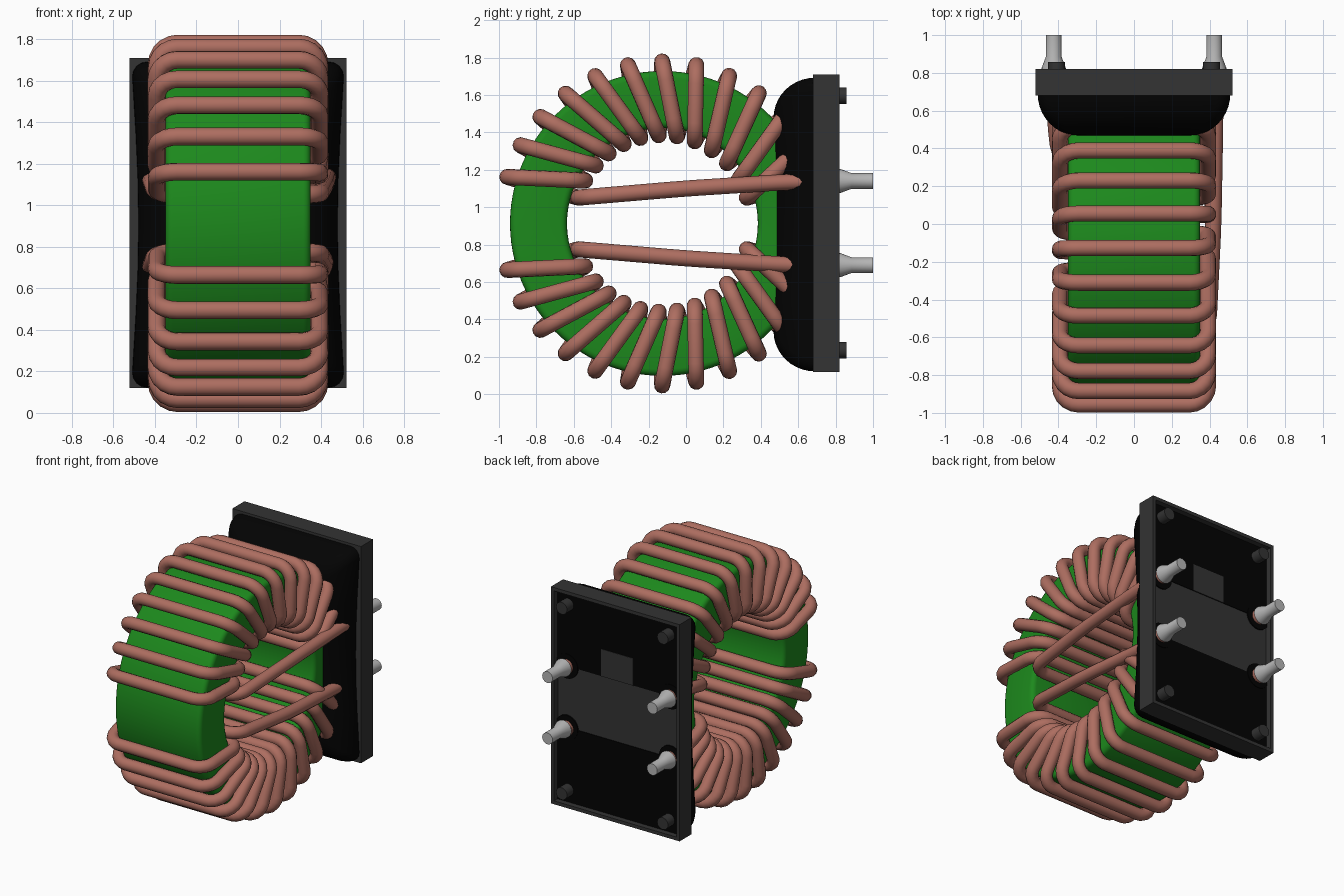
import bpy, bmesh, math
from mathutils import Vector, Matrix

cube = bpy.data.objects.get("Cube")
if cube:
    bpy.data.objects.remove(cube, do_unlink=True)

CY, CZ = -0.126, 0.913          # ring centre
WIRE = 0.043


def material(name, rgb, rough=0.5):
    m = bpy.data.materials.new(name)
    m.use_nodes = True
    m.diffuse_color = (*rgb, 1)
    b = m.node_tree.nodes["Principled BSDF"]
    b.inputs["Base Color"].default_value = (*rgb, 1)
    b.inputs["Roughness"].default_value = rough
    return m


GREEN = material("core green", (0.012, 0.25, 0.012))
COPPER = material("enamelled copper", (0.42, 0.155, 0.118))
BLACK = material("potting black", (0.001, 0.001, 0.001))
GREY = material("case dark grey", (0.033, 0.033, 0.033))
METAL = material("tinned metal", (0.47, 0.47, 0.47))


def finish(name, bm, mat, smooth=True):
    bmesh.ops.recalc_face_normals(bm, faces=bm.faces)
    me = bpy.data.meshes.new(name)
    bm.to_mesh(me)
    bm.free()
    return link(name, me, mat, smooth)


def link(name, me, mat, smooth=True):
    ob = bpy.data.objects.new(name, me)
    bpy.context.collection.objects.link(ob)
    me.materials.clear()
    me.materials.append(mat)
    if smooth:
        bpy.ops.object.select_all(action='DESELECT')
        ob.select_set(True)
        bpy.context.view_layer.objects.active = ob
        bpy.ops.object.shade_smooth_by_angle(angle=math.radians(40))
    return ob


def loft(bm, rings, caps=False, closed=False):
    vs = [[bm.verts.new(p) for p in r] for r in rings]
    n = len(vs[0])
    pairs = list(zip(vs, vs[1:])) + ([(vs[-1], vs[0])] if closed else [])
    for a, b in pairs:
        for i in range(n):
            j = (i + 1) % n
            bm.faces.new((a[i], a[j], b[j], b[i]))
    if caps:
        bm.faces.new(vs[0])
        bm.faces.new(vs[-1])


def box(name, x, y, z, mat):
    bm = bmesh.new()
    size = [b - a for a, b in (x, y, z)]
    mid = [(a + b) / 2 for a, b in (x, y, z)]
    bmesh.ops.create_cube(bm, size=1, matrix=Matrix.Translation(mid) @ Matrix.Diagonal((*size, 1)))
    return finish(name, bm, mat, False)


def turned(name, x, z, profile, mat, sides=24):
    """Lathe of (radius, y) pairs around an axis along y."""
    bm = bmesh.new()
    loft(bm, [[(x + r * math.cos(2 * math.pi * i / sides), y,
                z + r * math.sin(2 * math.pi * i / sides)) for i in range(sides)]
              for r, y in profile], caps=True)
    return finish(name, bm, mat)


def polar(x, r, deg):
    a = math.radians(deg)
    return Vector((x, CY + r * math.cos(a), CZ + r * math.sin(a)))


def rounded_path(pts, radius, steps=5):
    """Round off every inner corner of a polyline."""
    out = [pts[0]]
    for p, c, n in zip(pts, pts[1:], pts[2:]):
        a, b = p - c, n - c
        d = min(radius, a.length * 0.45, b.length * 0.45)
        s, e = c + a.normalized() * d, c + b.normalized() * d
        # rational quadratic, a circular arc at right angles
        for k in range(steps + 1):
            t = k / steps
            w = 0.7071 * 2 * t * (1 - t)
            q = (1 - t) ** 2 + w + t * t
            out.append((s * (1 - t) ** 2 + c * w + e * t * t) / q)
    out.append(pts[-1])
    return out


# Toroid core: rounded rectangular section swept round the x axis
ri, ro, hw, rc = 0.51, 0.815, 0.35, 0.035
section = []
for cx, cr, start in ((hw - rc, ro - rc, 0), (-hw + rc, ro - rc, 90),
                      (-hw + rc, ri + rc, 180), (hw - rc, ri + rc, 270)):
    for k in range(5):
        a = math.radians(start + 22.5 * k)
        section.append((cx + rc * math.cos(a), cr + rc * math.sin(a)))
bm = bmesh.new()
loft(bm, [[polar(x, r, 360 * i / 96) for x, r in section] for i in range(96)], closed=True)
finish("toroid_core", bm, GREEN)

# Angle of each turn where it enters the bore
INNER = (151, 139, 127.5, 116, 104.5, 92.5, 80.5, 68.5, 56, 43, 30, 17)


# Windings: upper coil and its mirror image below
def winding(name, flip, lead_x):
    side, rin, rout = 0.392, 0.472, 0.866
    pts = [Vector((lead_x, 0.80, 1.14)), Vector((lead_x, 0.55, 1.135)), Vector((0.42, 0.0, 1.1)),
           polar(side, rin, 163), polar(-side, rin, 163)]
    for i, inner in enumerate(INNER):
        outer = 163.3 - 12.2 * i
        pts += [polar(-side, rout, outer), polar(side, rout, outer),
                polar(side, rin, inner), polar(-side, rin, inner)]
    pts += [Vector((-0.42, 0.56, 1.12)), Vector((-0.42, 0.80, 1.14))]
    if flip:
        pts = [Vector((p.x, p.y, 2 * CZ - p.z)) for p in pts]
    path = rounded_path(pts, 0.1)
    cu = bpy.data.curves.new(name + "_path", 'CURVE')
    cu.dimensions = '3D'
    cu.bevel_depth = WIRE
    cu.bevel_resolution = 4
    cu.use_fill_caps = True
    sp = cu.splines.new('POLY')
    sp.points.add(len(path) - 1)
    for q, p in zip(sp.points, path):
        q.co = (*p, 1)
    tmp = bpy.data.objects.new(name + "_path", cu)
    bpy.context.collection.objects.link(tmp)
    bpy.context.view_layer.update()
    dg = bpy.context.evaluated_depsgraph_get()
    me = bpy.data.meshes.new_from_object(tmp.evaluated_get(dg))
    bpy.data.objects.remove(tmp, do_unlink=True)
    me.name = name
    link(name, me, COPPER)


winding("upper_winding", False, 0.43)
winding("lower_winding", True, 0.405)

# Potting compound: dome-edged block with slightly waisted sides
bm = bmesh.new()
rings = []
for k in range(11):
    a = math.radians(9 * k)
    inset = 0.215 * (1 - math.cos(a))
    hx, hz, r = 0.51 - inset, 0.785 - inset, 0.07
    y = 0.69 - 0.222 * math.sin(a)
    ring = []
    for sx, sz, start in ((1, 1, 0), (-1, 1, 90), (-1, -1, 180), (1, -1, 270)):
        for j in range(5):
            b = math.radians(start + 22.5 * j)
            ring.append((sx * (hx - r) + r * math.cos(b), y,
                         0.907 + sz * (hz - r) + r * math.sin(b)))
        # long side running on from the second and fourth corners
        if sx * sz < 0:
            for t in (-0.6, -0.3, 0, 0.3, 0.6):
                ring.append((sx * (hx - 0.03 * math.cos(t * 1.6)), y,
                             0.907 + sx * t * (hz - r)))
    rings.append(ring)
loft(bm, rings, caps=True)
finish("potting_compound", bm, BLACK)

# Case: shallow tray open at the back
Z0, Z1, X, FLOOR, RIM = 0.12, 1.71, 0.522, 0.775, 0.025
box("case_floor", (-X, X), (0.68, FLOOR), (Z0, Z1), GREY)
for s, n in ((1, "left"), (-1, "right")):
    box("case_rim_" + n, sorted((s * X, s * (X - RIM))), (FLOOR, 0.82), (Z0, Z1), GREY)
for z, n in ((Z0, "bottom"), (Z1 - RIM, "top")):
    box("case_rim_" + n, (-X + RIM, X - RIM), (FLOOR, 0.82), (z, z + RIM), GREY)

# Compound showing inside the tray above and below the centre strip
box("upper_fill", (-X + RIM, X - RIM), (FLOOR, FLOOR + 0.005), (1.14, Z1 - RIM), BLACK)
box("lower_fill", (-X + RIM, X - RIM), (FLOOR, FLOOR + 0.005), (Z0 + RIM, 0.69), BLACK)
box("bare_floor_patch", (-0.12, 0.14), (FLOOR, FLOOR + 0.008), (1.14, 1.34), GREY)

# Terminals with collars and wire ends, plus corner standoffs
for sx, nx in ((1, "left"), (-1, "right")):
    for z, peg_z, nz in ((1.14, 1.595, "upper"), (0.69, 0.235, "lower")):
        tag = f"{nz}_{nx}"
        turned("collar_" + tag, sx * 0.42, z, [(0.09, 0.75), (0.09, 0.785)], BLACK)
        turned("wire_end_" + tag, sx * 0.42, z, [(0.052, 0.78), (0.052, 0.82)], COPPER)
        turned("terminal_" + tag, sx * 0.425, z,
               [(0.064, 0.812), (0.064, 0.826), (0.042, 0.885), (0.042, 1.0)], METAL)
        turned("standoff_" + tag, sx * 0.41, peg_z, [(0.044, 0.75), (0.044, 0.857)], GREY)
